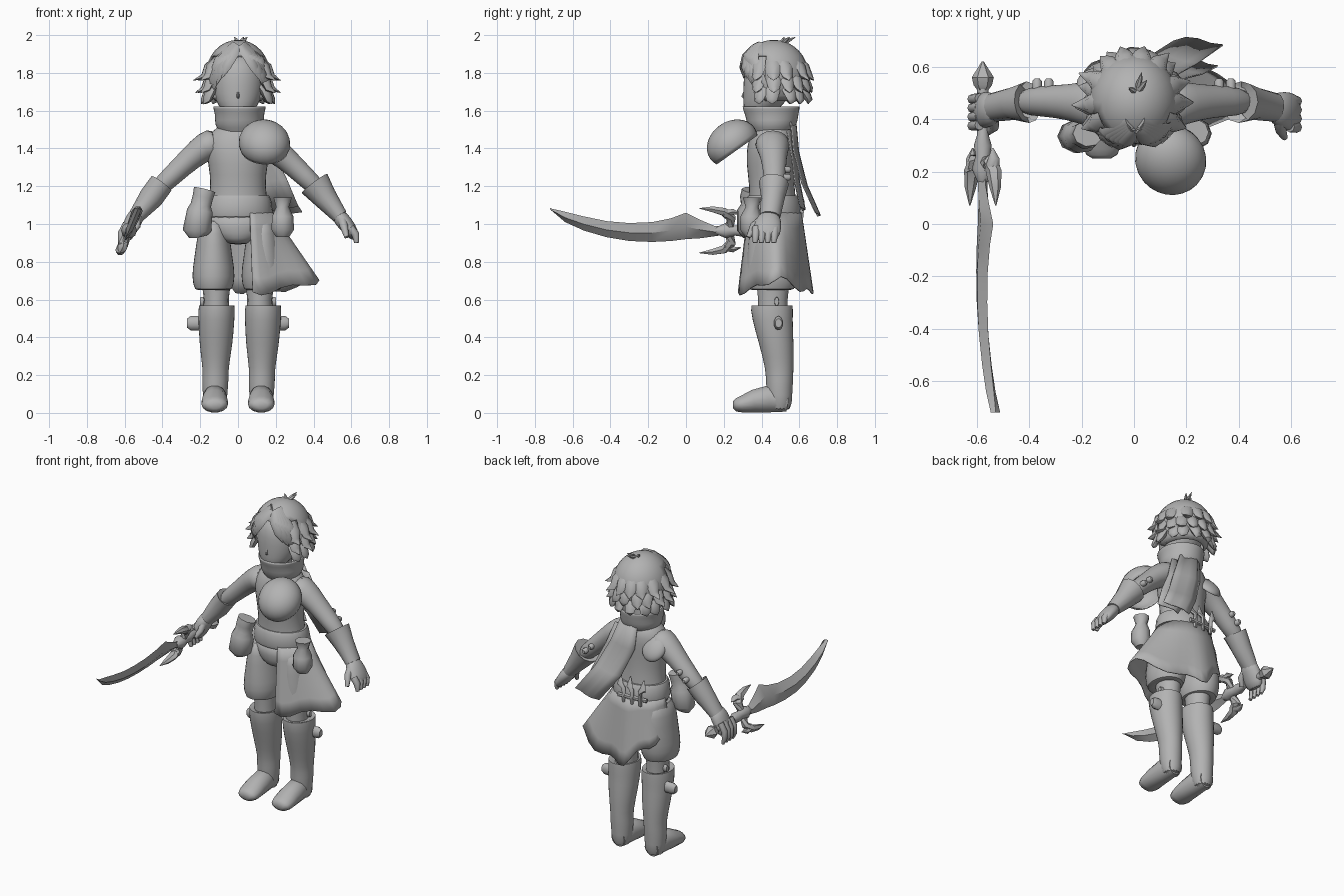
import bpy, bmesh, math, random
from mathutils import Vector, Matrix

random.seed(4)
default = bpy.data.objects.get("Cube")
if default:
    bpy.data.objects.remove(default, do_unlink=True)

grey = bpy.data.materials.new("plain_grey")
grey.use_nodes = True
colour = (0.45, 0.45, 0.45, 1)
grey.diffuse_color = colour
grey.node_tree.nodes["Principled BSDF"].inputs["Base Color"].default_value = colour


def finish(name, bm, smooth=0, thick=0.0, angle=50):
    """Turn a bmesh into a shaded object."""
    bmesh.ops.recalc_face_normals(bm, faces=bm.faces)
    mesh = bpy.data.meshes.new(name)
    bm.to_mesh(mesh)
    bm.free()
    obj = bpy.data.objects.new(name, mesh)
    bpy.context.collection.objects.link(obj)
    mesh.materials.append(grey)
    if thick:
        obj.modifiers.new("thickness", "SOLIDIFY").thickness = thick
    if smooth:
        obj.modifiers.new("smooth", "SUBSURF").levels = smooth
        obj.modifiers["smooth"].render_levels = smooth
    bpy.ops.object.select_all(action="DESELECT")
    obj.select_set(True)
    bpy.context.view_layer.objects.active = obj
    bpy.ops.object.shade_smooth_by_angle(angle=math.radians(angle))


def loft(name, rings, n=16, caps=True, **style):
    """Skin elliptical rings given as (centre, u, v)."""
    bm = bmesh.new()
    loops = []
    for c, u, v in rings:
        turns = [math.tau * i / n for i in range(n)]
        loops.append([bm.verts.new(c + u * math.cos(a) + v * math.sin(a)) for a in turns])
    for a, b in zip(loops, loops[1:]):
        for i in range(n):
            j = (i + 1) % n
            bm.faces.new((a[i], a[j], b[j], b[i]))
    if caps:
        bm.faces.new(loops[0])
        bm.faces.new(loops[-1])
    finish(name, bm, **style)


def column(name, rows, x=0.0, shift=0.0, **style):
    """Upright loft from rows of (z, y, x radius, y radius); shift moves x per unit height."""
    rings = [(Vector((x + shift * z, y, z)), Vector((rx, 0, 0)), Vector((0, ry, 0))) for z, y, rx, ry in rows]
    loft(name, rings, **style)


def limb(name, points, ref=None, **style):
    """Loft along a path of (x, y, z, radius[, second radius])."""
    path = [Vector(p[:3]) for p in points]
    whole = (path[-1] - path[0]).normalized()
    if ref is None:
        ref = Vector((0, 0, 1)) if abs(whole.y) > 0.75 else Vector((0, 1, 0))
    rings = []
    for i, p in enumerate(points):
        t = path[min(i + 1, len(path) - 1)] - path[max(i - 1, 0)]
        u = t.cross(ref).normalized()
        v = t.cross(u).normalized()
        rings.append((path[i], u * p[3], v * p[-1]))
    loft(name, rings, **style)


def sheet(name, grid):
    """Cloth from a grid of points."""
    bm = bmesh.new()
    rows = [[bm.verts.new(p) for p in row] for row in grid]
    for a, b in zip(rows, rows[1:]):
        for i in range(len(a) - 1):
            bm.faces.new((a[i], a[i + 1], b[i + 1], b[i]))
    finish(name, bm, thick=0.006)


def dome(name, centre, size, tilt, keep):
    """Ellipsoid shell keeping the faces that pass a rule."""
    bm = bmesh.new()
    bmesh.ops.create_uvsphere(bm, u_segments=24, v_segments=16, radius=1)
    drop = [f for f in bm.faces if not keep(f.calc_center_median())]
    bmesh.ops.delete(bm, geom=drop, context="FACES")
    place = Matrix.Translation(centre) @ tilt @ Matrix.Diagonal((*size, 1))
    bmesh.ops.transform(bm, matrix=place, verts=bm.verts)
    finish(name, bm, thick=0.008)


# Head and face
column("head", [(1.56, .38, .035, .04), (1.59, .385, .08, .08), (1.65, .42, .122, .12),
                (1.73, .44, .14, .14), (1.82, .45, .142, .145), (1.9, .46, .1, .11)], smooth=1)
limb("nose", [(0, .315, 1.72, .004), (0, .3, 1.675, .008), (0, .315, 1.66, .005)], n=6)
column("neck", [(1.45, .46, .07, .07), (1.62, .45, .065, .07)])

# Hair cap, open over the face
skull, skull_size = Vector((0, .465, 1.785)), Vector((.172, .185, .19))
dome("hair_cap", skull, skull_size, Matrix(), lambda p: p.z > -.75 and (p.z > .5 or p.y > -.3))


def lock(points, width, thick, profile=(.8, 1, .7, .05)):
    out = (points[1] - skull).normalized()
    limb("hair_lock", [(*p, width * k, thick * k) for p, k in zip(points, profile)], ref=out, n=6)


def on_skull(turn, rise):
    """Point on the hair cap, turned sideways from the front."""
    a, e = math.radians(turn - 90), math.radians(rise)
    way = Vector((math.cos(e) * math.cos(a), math.cos(e) * math.sin(a), math.sin(e)))
    return skull + way * skull_size


# Layered spikes round the sides and back, curling outwards
for z, count, reach in ((1.83, 10, .235), (1.765, 11, .222), (1.705, 10, .2)):
    for i in range(count):
        a = math.radians(-25 + 230 * (i + random.uniform(-.2, .2)) / (count - 1))
        x, y = math.cos(a), math.sin(a)
        tip = reach * random.uniform(.95, 1.03)
        shape = ((.11, .05, 1.05), (.158, 0, 1.06), (.182, -.05, 1.06), (tip, -.07, .95))
        lock([Vector((x * r, .465 + y * r * deep, z + dz)) for r, dz, deep in shape], .042, .026)
# Fringe sweeping over the skull from the parting
for side in (-1, 1):
    for i in range(5):
        k = i / 4
        start, end = (6 + 10 * k, 55 + 8 * k), (34 + 48 * k, -4 - 40 * k)
        path = []
        for step in (0, .35, .7, 1):
            turn = start[0] + (end[0] - start[0]) * step ** .8
            path.append(on_skull(side * turn + 4, start[1] + (end[1] - start[1]) * step))
        lock(path, .036, .018, (.7, 1, .8, .05))
for dx, dy in ((.04, .05), (-.03, .02), (.02, .08)):
    lock([Vector((.01 + dx * k, .5 + dy * k, 1.95 + .04 * k)) for k in (0, .4, .7, 1)], .012, .012)

# Torso, belt and collar
column("torso", [(.98, .46, .17, .13), (1.1, .46, .165, .13), (1.2, .455, .145, .12),
                 (1.32, .445, .16, .13), (1.42, .45, .18, .13), (1.49, .46, .15, .115),
                 (1.54, .46, .07, .08)], smooth=1)
column("belt", [(1.04, .465, .18, .145), (1.06, .465, .185, .15), (1.13, .46, .175, .142),
                (1.15, .46, .165, .13)], n=24)
column("scarf_collar", [(1.49, .455, .11, .11), (1.53, .455, .135, .135), (1.57, .455, .128, .14),
                        (1.615, .45, .142, .155), (1.63, .45, .14, .152), (1.6, .455, .11, .12),
                        (1.55, .45, .08, .09)], x=.008, n=20, caps=False, smooth=1)

# Scarf tails down the back
for name, edges in (
    ("scarf_tail", ((1.54, -.04, .1, .57), (1.38, -.03, .16, .585), (1.2, .04, .24, .63), (1.04, .15, .34, .7))),
    ("scarf_under_tail", ((1.5, -.02, .15, .55), (1.35, .02, .2, .575), (1.22, .08, .26, .59),
                          (1.07, .17, .32, .62))),
):
    sheet(name, [[(a + (b - a) * k, y + .015 * math.sin(k * 5), z + .05 * k * (1.54 - z))
                  for k in (0, .25, .5, .75, 1)] for z, a, b, y in edges])

# Shoulder guard on the chest and flap behind the right shoulder
dome("shoulder_guard", (.14, .245, 1.428), (.135, .145, .115),
     Matrix.Rotation(.62, 4, "X") @ Matrix.Rotation(.35, 4, "Z"), lambda p: p.z > -.35)
dome("shoulder_flap", (-.14, .53, 1.4), (.08, .09, .045), Matrix.Rotation(-.9, 4, "X"), lambda p: p.z > 0)

# Hips, shorts and waist cloth
column("hips", [(.89, .465, .05, .1), (.92, .465, .13, .13), (.98, .465, .18, .143),
                (1.07, .465, .178, .14)], smooth=1)
for side in (-1, 1):
    column("shorts_leg", [(1.03, .46, .06, .11), (.96, .46, .085, .13), (.82, .46, .103, .14),
                          (.72, .455, .12, .145), (.64, .45, .1, .125), (.66, .45, .075, .09)],
           x=side * .13, smooth=1)

cloth = []
for step in range(6):
    k = step / 5
    row = []
    for i in range(25):
        a = math.radians(-70 + 245 * i / 24)
        left = max(0, math.cos(a - .1))
        ripple = .009 * k * math.sin(i * 1.3)
        rx = .185 + k * (.04 + .205 * left ** 3) + ripple
        ry = .148 + .055 * k + ripple
        drop = .42 - .2 * max(0, -math.cos(a)) - .07 * left ** 6
        row.append((rx * math.cos(a), .465 + ry * math.sin(a), 1.06 - k * drop - ripple * 2))
    cloth.append(row)
sheet("waist_cloth", cloth)

# Pouches and belt tools
limb("right_pouch", [(-.21, .34, .935, .05, .04), (-.215, .335, .965, .078, .065),
                     (-.2, .335, 1.07, .07, .065), (-.195, .34, 1.1, .056, .05),
                     (-.185, .34, 1.14, .056, .055), (-.175, .345, 1.18, .06, .05)], n=9)
column("left_pouch", [(.93, .35, .035, .035), (.97, .345, .062, .06), (1.04, .345, .058, .058),
                      (1.09, .35, .035, .035), (1.14, .35, .05, .05)], x=.235, n=9)
for x, lean in ((-.09, -.02), (-.03, .02), (.03, .03)):
    limb("belt_tool", [(x, .61, 1.03, .012), (x, .615, 1.12, .014), (x + lean, .61, 1.14, .024, .01),
                       (x + lean, .6, 1.2, .004)], n=6)
limb("tool_strap", [(-.13, .6, 1.07, .014, .012), (.07, .615, 1.07, .014, .012)], n=6)

# Legs and boots, the stance leaning slightly to the left
for side in (-1, 1):
    x = side * .123
    column("knee", [(.5, .46, .07, .08), (.6, .46, .066, .078), (.72, .46, .08, .09)], x=side * .115)
    column("boot_shaft", [(.55, .455, .075, .09), (.59, .455, .1, .118), (.5, .455, .098, .11),
                          (.36, .48, .09, .093), (.23, .495, .068, .075), (.17, .495, .072, .074),
                          (.1, .495, .066, .068), (.0, .5, .06, .062)], x=x, shift=.018, smooth=1)
    limb("boot_foot", [(x, .54, .06, .05, .055), (x, .44, .075, .064, .074), (x, .36, .062, .07, .062),
                       (x, .295, .045, .07, .045), (x, .265, .042, .06, .036),
                       (x, .25, .042, .035, .02)], n=14)
    # Round ornaments on the outer side
    limb("boot_ornament", [(side * .2, .49, .475, .038, .025), (side * .25, .49, .475, .038, .025),
                           (side * .27, .49, .475, .024, .018)], n=10)
    limb("knee_ornament", [(side * .16, .48, .59, .028, .014), (side * .2, .48, .59, .022, .012)], n=8)

# Arms, gloves and armlet studs
for side in (-1, 1):
    def sided(points):
        return [(side * p[0], *p[1:]) for p in points]
    limb("sleeve", sided([(.1, .455, 1.435, .085, .1), (.17, .46, 1.415, .08, .09),
                          (.25, .465, 1.35, .064, .068), (.35, .47, 1.255, .055, .06),
                          (.44, .465, 1.17, .05)]), smooth=1)
    flare = .085 if side > 0 else .065
    limb("glove_cuff", sided([(.43, .465, 1.18, .05), (.405, .465, 1.215, flare, .08),
                              (.46, .46, 1.14, .065, .063), (.54, .445, 1.04, .042, .055)]), n=12)
    for x in (.325, .37):
        limb("arm_stud", sided([(x, .5, 1.58 - x * .9, .018), (x, .545, 1.58 - x * .9, .018),
                                (x, .555, 1.58 - x * .9, .01)]), n=8)

# Open left hand
limb("left_palm", [(.52, .447, 1.06, .042, .054), (.57, .435, 1.0, .044, .074),
                   (.607, .425, .95, .035, .075), (.62, .42, .925, .02, .06)], smooth=1)
for i in range(4):
    y = .372 + .033 * i
    limb("left_finger", [(.595, y, .98, .022), (.622, y - .003, .945, .021), (.628, y - .006, .9, .012)], n=8)
limb("left_thumb", [(.55, .41, 1.03, .024), (.56, .36, .99, .022), (.575, .33, .93, .012)], n=8)


# Curved sword lies in a plane leaning sideways
def lean(z):
    return -.575 + .42 * (z - .97)


# Right fist round the grip
limb("right_palm", [(-.52, .445, 1.07, .042, .052), (-.555, .437, 1.02, .048, .07),
                    (-.585, .432, .95, .04, .07), (-.6, .43, .91, .025, .055)], smooth=1)
for i in range(4):
    y = .378 + .034 * i
    limb("right_finger", [(-.59, y, 1.0, .02), (-.618, y - .003, .95, .019), (-.618, y - .005, .9, .017),
                          (-.605, y - .005, .865, .01)], n=8)
limb("right_thumb", [(-.54, .41, 1.03, .024), (-.535, .37, .99, .02), (-.56, .35, .95, .014)], n=8)

blade = []
for y, top, low in ((.22, .985, .945), (.15, .99, .935), (.08, 1.02, .925), (0, 1.06, .92), (-.08, 1.03, .91),
                    (-.18, 1.01, .905), (-.3, 1.005, .91), (-.42, 1.015, .93), (-.54, 1.04, .965),
                    (-.64, 1.065, 1.01), (-.72, 1.083, 1.078)):
    mid, half = (top + low) / 2, (top - low) / 2
    blade.append((Vector((lean(mid), y, mid)), Vector((.42, 0, 1)) * half, Vector((.018, 0, -.004))))
loft("sword_blade", blade, n=4, angle=30)

limb("sword_grip", [(lean(.965), y, .965, r) for y, r in
                    ((.16, .02), (.21, .042), (.26, .028), (.3, .034), (.34, .022), (.52, .022))], n=10)
limb("sword_pommel", [(lean(.965), y, .965, r) for y, r in
                      ((.51, .02), (.53, .035), (.56, .042), (.62, .004))], n=6, angle=25)
for flip in (-1, 1):
    for name, arc in (
        ("guard_hook", ((.23, .02, .026), (.24, .065, .03), (.2, .1, .03), (.14, .113, .022), (.07, .118, .002))),
        ("guard_barb", ((.2, .085, .03), (.25, .1, .022), (.29, .09, .003))),
    ):
        limb(name, [(lean(.965 + flip * h), y, .965 + flip * h, r, r * .8) for y, h, r in arc], n=6)
